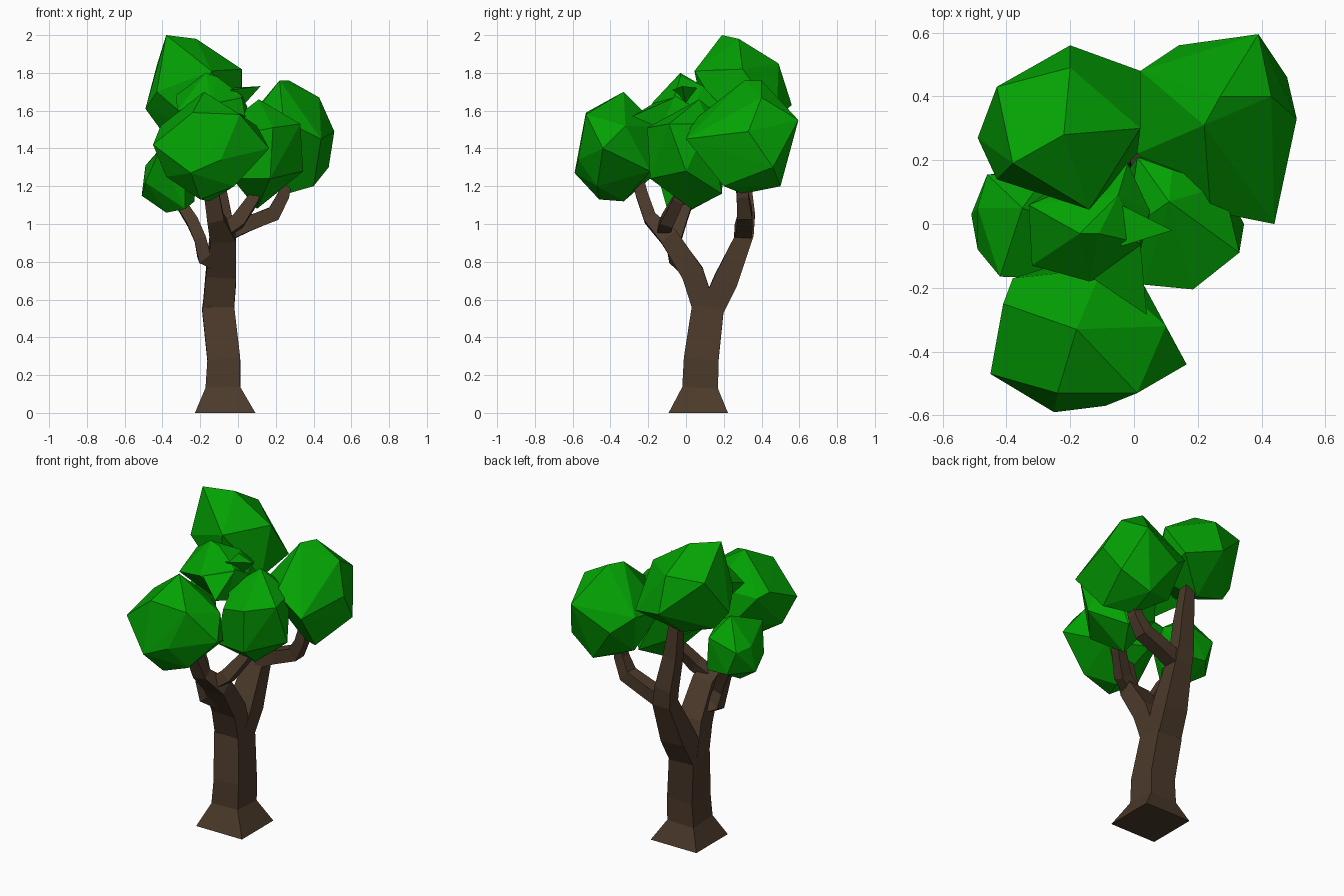
import bpy, bmesh
from mathutils import Vector


def material(name, rgb):
    m = bpy.data.materials.new(name)
    m.diffuse_color = (*rgb, 1)
    return m


BARK = material("brown bark", (0.072, 0.042, 0.024))
LEAF = material("leaf green", (0.001, 0.36, 0.001))


def finish(name, bm, mat):
    bmesh.ops.recalc_face_normals(bm, faces=bm.faces)
    me = bpy.data.meshes.new(name)
    bm.to_mesh(me)
    bm.free()
    me.materials.append(mat)
    bpy.context.collection.objects.link(bpy.data.objects.new(name, me))


def limb(name, rings):
    """Four-sided tube; each ring is x, y, z, half width, half depth."""
    bm = bmesh.new()
    pts = [Vector(r[:3]) for r in rings]
    loops = []
    for i, (p, r) in enumerate(zip(pts, rings)):
        tangent = (pts[min(i + 1, len(pts) - 1)] - pts[max(i - 1, 0)]).normalized()
        if p.z == 0:
            tangent = Vector((0, 0, 1))
        turn = Vector((0, 0, 1)).rotation_difference(tangent)
        loops.append([bm.verts.new(p + turn @ Vector((sx * r[3], sy * r[4], 0)))
                      for sx, sy in ((-1, -1), (1, -1), (1, 1), (-1, 1))])
    for a, b in zip(loops, loops[1:]):
        for k in range(4):
            bm.faces.new((a[k], a[(k + 1) % 4], b[(k + 1) % 4], b[k]))
    bm.faces.new(loops[0][::-1])
    bm.faces.new(loops[-1])
    finish(name, bm, BARK)


def clump(name, *points):
    """Faceted foliage mass: convex hull around its corner points."""
    bm = bmesh.new()
    for p in points:
        bm.verts.new(p)
    res = bmesh.ops.convex_hull(bm, input=bm.verts)
    loose = {v for v in res["geom_interior"] + res["geom_unused"]
             if isinstance(v, bmesh.types.BMVert)}
    bmesh.ops.delete(bm, geom=list(loose), context="VERTS")
    finish(name, bm, LEAF)


# Trunk with flared foot
limb("trunk", [(-.068, .065, 0, .16, .157), (-.08, .075, .13, .092, .095),
               (-.075, .08, .28, .087, .092), (-.105, .115, .55, .085, .085),
               (-.10, .13, .64, .075, .05)])
# Two main limbs
limb("back_limb", [(-.105, .135, .54, .083, .06), (-.09, .21, .70, .08, .065),
                   (-.075, .315, .95, .06, .045), (-.09, .32, 1.05, .055, .045),
                   (-.12, .30, 1.25, .045, .04), (-.15, .30, 1.5, .03, .03)])
limb("front_limb", [(-.105, .10, .54, .083, .06), (-.09, .035, .74, .08, .06),
                    (-.08, -.09, .93, .068, .05), (-.12, -.19, 1.03, .045, .035),
                    (-.14, -.235, 1.16, .04, .032), (-.15, -.27, 1.3, .03, .03)])
# Side branches
limb("right_back_branch", [(-.07, .30, .95, .045, .045), (.05, .31, 1.0, .04, .042),
                           (.19, .31, 1.055, .04, .04), (.24, .30, 1.15, .032, .032),
                           (.27, .30, 1.28, .025, .025)])
limb("right_front_branch", [(-.08, -.12, .96, .035, .035), (.0, -.10, 1.015, .038, .035),
                            (.08, -.04, 1.13, .03, .03), (.11, 0, 1.22, .025, .025)])
limb("left_branch", [(-.10, -.01, .80, .04, .045), (-.18, -.05, .83, .038, .045),
                     (-.20, -.06, .92, .032, .035), (-.24, -.03, 1.01, .032, .032),
                     (-.31, .01, 1.12, .028, .028)])

# Foliage masses
clump("front_foliage", (-.18, -.33, 1.70), (-.45, -.47, 1.42), (-.25, -.59, 1.27),
      (.165, -.44, 1.40), (.01, -.53, 1.58), (.10, -.32, 1.52), (-.38, -.17, 1.50),
      (-.15, -.33, 1.12), (-.20, -.46, 1.13), (.03, -.19, 1.28), (-.02, -.47, 1.20),
      (-.38, -.42, 1.25), (-.22, -.12, 1.30), (-.10, -.14, 1.51), (-.41, -.25, 1.52),
      (-.24, -.53, 1.59), (-.09, -.57, 1.34))
clump("top_foliage", (-.38, .19, 2.0), (-.22, .28, 1.98), (.02, .30, 1.82),
      (-.14, .045, 1.81), (-.43, .14, 1.70), (-.49, .27, 1.61), (-.43, .43, 1.84),
      (-.20, .56, 1.63), (-.20, .49, 1.85), (.02, .48, 1.57), (.01, .22, 1.52),
      (-.20, .32, 1.43), (-.41, .30, 1.50), (-.22, .10, 1.52))
clump("right_foliage", (.27, .40, 1.76), (.22, .31, 1.76), (.43, .40, 1.67),
      (.39, .595, 1.55), (.51, .33, 1.49), (.48, .46, 1.30), (.14, .56, 1.42),
      (.02, .48, 1.52), (.44, 0, 1.45), (.24, .04, 1.55), (.01, .22, 1.48),
      (.26, .30, 1.16), (.30, .50, 1.20), (.40, .20, 1.20), (.08, .40, 1.27))
clump("middle_foliage", (.11, .07, 1.66), (.185, -.205, 1.51), (.33, -.09, 1.53),
      (.345, 0, 1.28), (.17, -.19, 1.24), (.10, .03, 1.08), (.20, .19, 1.16),
      (-.03, .15, 1.28), (.03, -.19, 1.48), (.28, .12, 1.53), (-.02, -.02, 1.56),
      (-.03, -.17, 1.24), (.01, .21, 1.52), (.12, .17, 1.58))
clump("upper_foliage", (-.17, -.03, 1.80), (-.33, .06, 1.68), (-.32, -.13, 1.60),
      (-.05, .09, 1.73), (-.02, .19, 1.62), (-.11, -.03, 1.78), (-.14, -.18, 1.64),
      (-.15, 0, 1.42), (-.27, .10, 1.50), (.02, -.06, 1.68), (.01, -.13, 1.54),
      (.05, .04, 1.62))
clump("left_foliage", (-.51, .03, 1.15), (-.49, .05, 1.31), (-.42, -.165, 1.38),
      (-.46, .155, 1.30), (-.38, 0, 1.06), (-.28, -.10, 1.08), (-.25, .15, 1.14),
      (-.49, -.08, 1.22), (-.35, .05, 1.47), (-.27, .16, 1.35), (-.28, -.17, 1.33),
      (-.22, 0, 1.38), (-.40, .16, 1.15), (-.23, -.02, 1.12))
# Pointed tufts on the upper mass
clump("side_tuft", (.12, -.02, 1.73), (-.04, .06, 1.72), (-.04, -.07, 1.71),
      (.03, .0, 1.63))
clump("front_tuft", (.04, -.285, 1.57), (-.13, -.17, 1.64), (.02, -.06, 1.67),
      (.01, -.12, 1.50))
